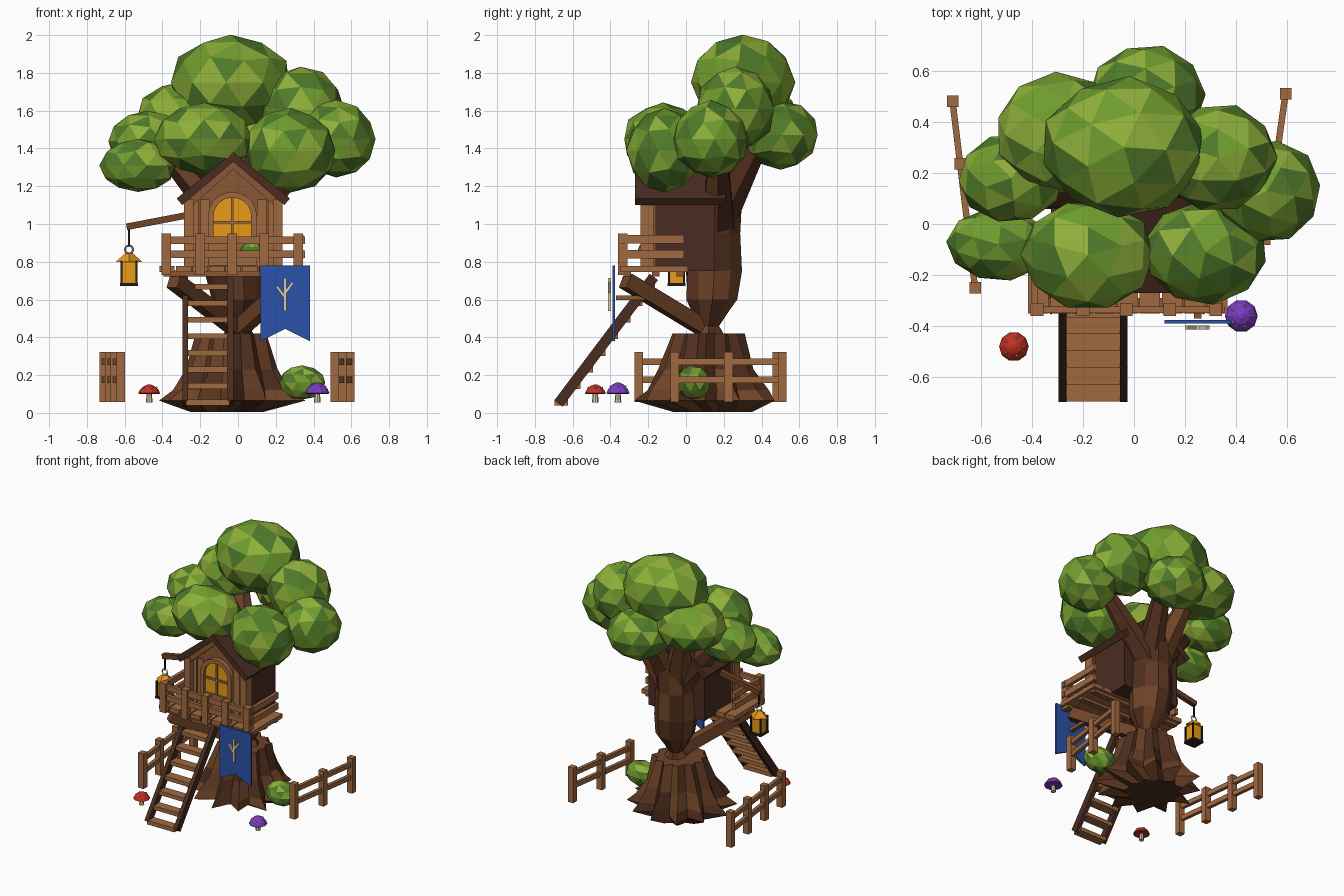
import bpy, bmesh, math, random
from mathutils import Vector, Matrix

if "Cube" in bpy.data.objects:
    bpy.data.objects.remove(bpy.data.objects["Cube"])
random.seed(4)

def mat(name, hexcol):
    m = bpy.data.materials.new(name)
    rgb = [int(hexcol[i:i + 2], 16) / 255 for i in (0, 2, 4)]
    m.diffuse_color = [c / 12.92 if c < .04 else ((c + .055) / 1.055) ** 2.4 for c in rgb] + [1]
    m.use_nodes = True
    m.node_tree.nodes["Principled BSDF"].inputs["Base Color"].default_value = m.diffuse_color
    return m

WOOD, PLANK, DARK = mat("wood", "A06A40"), mat("plank", "8A5733"), mat("dark_wood", "4A2C20")
BARKS = [mat("bark_a", "5E3822"), mat("bark_b", "6E4327"), mat("bark_c", "4C2C1C")]
GREENS = [mat("leaf_a", "6F9C2E"), mat("leaf_b", "8FB03A"), mat("leaf_c", "4F7A2A")]
GOLD, IRON, BLUE = mat("glow", "E89C18"), mat("iron", "2A211E"), mat("cloth", "2A52A8")
RED, PURPLE, CREAM = mat("red", "C23024"), mat("purple", "7A3CC0"), mat("cream", "D8CCAA")

def obj(name, bm, mats):
    mats = mats if isinstance(mats, list) else [mats]
    bmesh.ops.recalc_face_normals(bm, faces=bm.faces)
    if len(mats) > 1:
        for f in bm.faces:
            f.material_index = random.randrange(len(mats))
    me = bpy.data.meshes.new(name)
    bm.to_mesh(me)
    bm.free()
    for m in mats:
        me.materials.append(m)
    o = bpy.data.objects.new(name, me)
    bpy.context.collection.objects.link(o)
    return o

def boxes(name, items, m):
    """items: (centre, size)"""
    bm = bmesh.new()
    for c, s in items:
        bmesh.ops.create_cube(bm, size=1, matrix=Matrix.Translation(c) @ Matrix.Diagonal((*s, 1)))
    return obj(name, bm, m)

def beams(name, items, m):
    """items: (start, end, width, height)"""
    bm = bmesh.new()
    for a, b, w, h in items:
        a, b = Vector(a), Vector(b)
        d = b - a
        bmesh.ops.create_cube(bm, size=1, matrix=Matrix.Translation((a + b) / 2) @
            d.to_track_quat('Y', 'Z').to_matrix().to_4x4() @ Matrix.Diagonal((w, d.length, h, 1)))
    return obj(name, bm, m)

def prism(name, pts, y0, y1, m):
    """x-z outline extruded along y"""
    bm = bmesh.new()
    f = bm.faces.new([bm.verts.new((x, y0, z)) for x, z in pts])
    r = bmesh.ops.extrude_face_region(bm, geom=[f])
    bmesh.ops.translate(bm, vec=(0, y1 - y0, 0), verts=[v for v in r['geom'] if isinstance(v, bmesh.types.BMVert)])
    return obj(name, bm, m)

def loft(name, rings, n, m, jitter=0):
    """rings: (x, y, z, radius, inner radius of the alternate points)"""
    bm = bmesh.new()
    loops = []
    for x, y, z, r, r2 in rings:
        loop = []
        for i in range(n):
            a = 2 * math.pi * i / n
            q = (r if i % 2 == 0 else r2) * (1 + random.uniform(-jitter, jitter))
            loop.append(bm.verts.new((x + q * math.cos(a), y + q * math.sin(a), z)))
        loops.append(loop)
    for A, B in zip(loops, loops[1:]):
        for i in range(n):
            bm.faces.new((A[i], A[(i + 1) % n], B[(i + 1) % n], B[i]))
    bm.faces.new(loops[0])
    bm.faces.new(loops[-1])
    return obj(name, bm, m)

def blob(name, c, r, m, sub=2, jitter=.03):
    bm = bmesh.new()
    bmesh.ops.create_icosphere(bm, subdivisions=sub, radius=1)
    rot = Matrix.Rotation(random.uniform(0, 6), 3, 'Z')
    for v in bm.verts:
        p = rot @ v.co * (1.01 + random.uniform(-jitter, jitter))
        v.co = [c[i] + p[i] * r[i] for i in range(3)]
    return obj(name, bm, m)

# Root flare and trunk with a narrow waist
loft("root_flare", [(-.06, .14, .005, .2, .17), (-.03, .1, .065, .37, .25), (-.03, .1, .12, .32, .24),
     (-.03, .1, .23, .25, .2), (-.03, .11, .42, .19, .16)], 24, BARKS, .06)
loft("trunk", [(0, .12, .40, .09, .09), (0, .12, .46, .055, .055), (-.01, .14, .6, .14, .13),
     (-.02, .15, .75, .15, .15), (-.02, .15, .95, .15, .14), (-.02, .16, 1.12, .15, .13),
     (-.02, .18, 1.2, .1, .1)], 10, BARKS, .06)

# Branches reaching into the crown: tapered six-sided limbs
for i, (a, b) in enumerate([((-.05, .17, 1.0), (-.4, .1, 1.4)), ((.03, .17, 1.0), (.4, .17, 1.42)),
                            ((-.06, .18, 1.05), (-.22, .34, 1.55)), ((.02, .18, 1.05), (.08, .42, 1.5))]):
    bm = bmesh.new()
    d = Vector(b) - Vector(a)
    bmesh.ops.create_cone(bm, cap_ends=True, segments=6, radius1=.1, radius2=.05, depth=d.length,
        matrix=Matrix.Translation((Vector(a) + Vector(b)) / 2) @ d.to_track_quat('Z', 'Y').to_matrix().to_4x4())
    obj(f"branch_{i}", bm, BARKS)

# Leafy crown
for i, (c, r) in enumerate([
        ((-.04, .30, 1.75), (.32, .27, .25)), ((.33, .26, 1.61), (.23, .21, .22)),
        ((.52, .13, 1.45), (.21, .20, .20)), ((.28, -.11, 1.39), (.24, .20, .22)),
        ((-.18, -.12, 1.45), (.26, .21, .19)), ((-.53, -.08, 1.31), (.20, .14, .14)),
        ((-.48, .18, 1.44), (.21, .17, .16)), ((-.29, .36, 1.57), (.25, .23, .18)),
        ((.05, .50, 1.47), (.23, .20, .18))]):
    blob(f"leaf_clump_{i}", c, r, GREENS)
blob("ground_bush", (.34, .04, .16), (.12, .09, .09), GREENS)
blob("porch_bush", (.07, -.22, .86), (.06, .035, .04), GREENS)

# Deck, joists and diagonal braces
boxes("deck_planks", [((-.375 + i * .0875, -.17, .762), (.08, .36, .032)) for i in range(9)], WOOD)
boxes("deck_joists", [((-.025, y, .738), (.74, .04, .03)) for y in (-.31, -.16, -.03)], PLANK)
beams("deck_braces", [((x, -.32, .70), (.0, .11, .44), .07, .08) for x in (-.34, .29)], BARKS[1])

# Railing
boxes("railing_posts", [((x, -.335, .84), (.05, .05, .22)) for x in (-.38, -.2, -.03, .14, .32)], WOOD)
boxes("railing_rails", [((-.025, -.335, z), (.76, .025, .04)) for z in (.915, .84)] +
      [((x, -.18, z), (.025, .34, .045)) for x in (-.39, .335) for z in (.92, .84)], WOOD)

# House walls and corner posts
def wall(w, top):
    return [(-.025 - w, .755), (-.025 + w, .755), (-.025 + w, 1.13), (-.025, top), (-.025 - w, 1.13)]
prism("house_body", wall(.235, 1.33), -.16, .15, DARK)
prism("front_wall", wall(.25, 1.335), -.19, -.16, PLANK)
boxes("front_wall_boards", [((-.235 + i * .06, -.193, .95), (.05, .012, .36)) for i in (0, 1, 6, 7)], WOOD)
boxes("corner_posts", [((x, -.205, .95), (.05, .07, .36)) for x in (-.26, .21)], WOOD)

# Gabled roof with bargeboards
def chevron(w, eave, peak, t):
    return [(-.025 + x, z) for x, z in ((-w, eave), (0, peak), (w, eave), (w - .03, eave - .035), (0, peak - t), (.03 - w, eave - .035))]
prism("roof", chevron(.30, 1.135, 1.38, .05), -.27, .21, DARK)
prism("gable_trim", chevron(.26, 1.12, 1.33, .04), -.23, -.185, PLANK)

# Arched glowing door with frame and glazing bars
def arch(r, base, spring=1.04):
    return [(-.03 - r, base)] + [(-.03 - r * math.cos(math.pi * i / 10), spring + r * math.sin(math.pi * i / 10)) for i in range(11)] + [(-.03 + r, base)]
outer, inner = arch(.13, .78), arch(.10, .78)
prism("door_frame", outer + inner[::-1], -.225, -.185, WOOD)
prism("door_glass", arch(.10, .9), -.205, -.185, GOLD)
boxes("door_bars", [((-.03, -.21, 1.02), (.014, .014, .24)), ((-.03, -.21, 1.01), (.2, .014, .014)),
                    ((-.03, -.205, .84), (.2, .03, .12))], WOOD)

# Ladder
beams("ladder_rails", [((x, -.675, .05), (x, -.17, .72), .03, .055) for x in (-.28, -.04)], DARK)
boxes("ladder_treads", [((-.16, -.66 + i * .066, .055 + i * .0875), (.23, .07, .03)) for i in range(8)], WOOD)

# Banner with twig ornament
prism("banner", [(.12, .78), (.38, .78), (.38, .38), (.25, .445), (.12, .38)], -.39, -.375, BLUE)
boxes("banner_bracket", [((.25, -.295, .61), (.03, .15, .025))], PLANK)
beams("twig_ornament", [((.25, -.405, .54), (.25, -.405, .715), .016, .016),
      ((.25, -.405, .61), (.205, -.405, .67), .014, .014), ((.25, -.405, .635), (.29, -.405, .69), .014, .014)], CREAM)

# Lantern on its arm
beams("lantern_arm", [((-.25, -.05, 1.05), (-.59, -.05, .985), .035, .035)], BARKS[1])
beams("lantern_hanger", [((-.577, -.05, .985), (-.577, -.05, .88), .01, .01)], IRON)
bm = bmesh.new()
ring = [bm.verts.new((-.577 + .022 * math.cos(a), -.05, .865 + .022 * math.sin(a))) for a in [math.pi * i / 4 for i in range(8)]]
for i in range(8):
    bm.edges.new((ring[i], ring[(i + 1) % 8]))
o = obj("lantern_ring", bm, IRON)
bpy.context.view_layer.objects.active = o
o.select_set(True)
bpy.ops.object.convert(target='CURVE')
o.data.bevel_depth, o.data.bevel_resolution = .006, 0
boxes("lantern_glass", [((-.577, -.05, .74), (.07, .07, .12))], GOLD)
boxes("lantern_frame", [((-.577, -.05, .68), (.095, .095, .015))] +
      [((-.577 + sx * .04, -.05 + sy * .04, .74), (.01, .01, .13)) for sx in (-1, 1) for sy in (-1, 1)], IRON)
loft("lantern_cap", [(-.577, -.05, .80, .07, .07), (-.577, -.05, .845, .02, .02)], 4, GOLD)

# Fences, one each side
def fence(name, a, b, n):
    a, b = Vector(a), Vector(b)
    boxes(name + "_posts", [((*a.lerp(b, i / (n - 1)), .19), (.045, .045, .265)) for i in range(n)], WOOD)
    beams(name + "_rails", [((*a, z), (*b, z), .025, .035) for z in (.175, .27)], WOOD)
fence("left_fence", (-.71, .48), (-.622, -.25), 4)
fence("right_fence", (.593, .51), (.512, -.06), 3)

# Mushrooms with spotted caps
for name, x, y, r, h, m in (("red_mushroom", -.47, -.48, .058, .05, RED), ("purple_mushroom", .42, -.36, .064, .06, PURPLE)):
    loft(name + "_stem", [(x, y, .055, .018, .018), (x, y, .11, .013, .013)], 8, CREAM)
    loft(name + "_cap", [(x, y, .1 + h * z, r * k, r * k) for z, k in ((0, .9), (.08, 1), (.45, .85), (.82, .5), (1, .15))], 10, m)
    for i in range(5):
        a = i * 1.257
        blob(f"{name}_spot_{i}", (x + r * .66 * math.cos(a), y + r * .66 * math.sin(a), .1 + h * .67), (.006,) * 3, CREAM, 1, 0)
